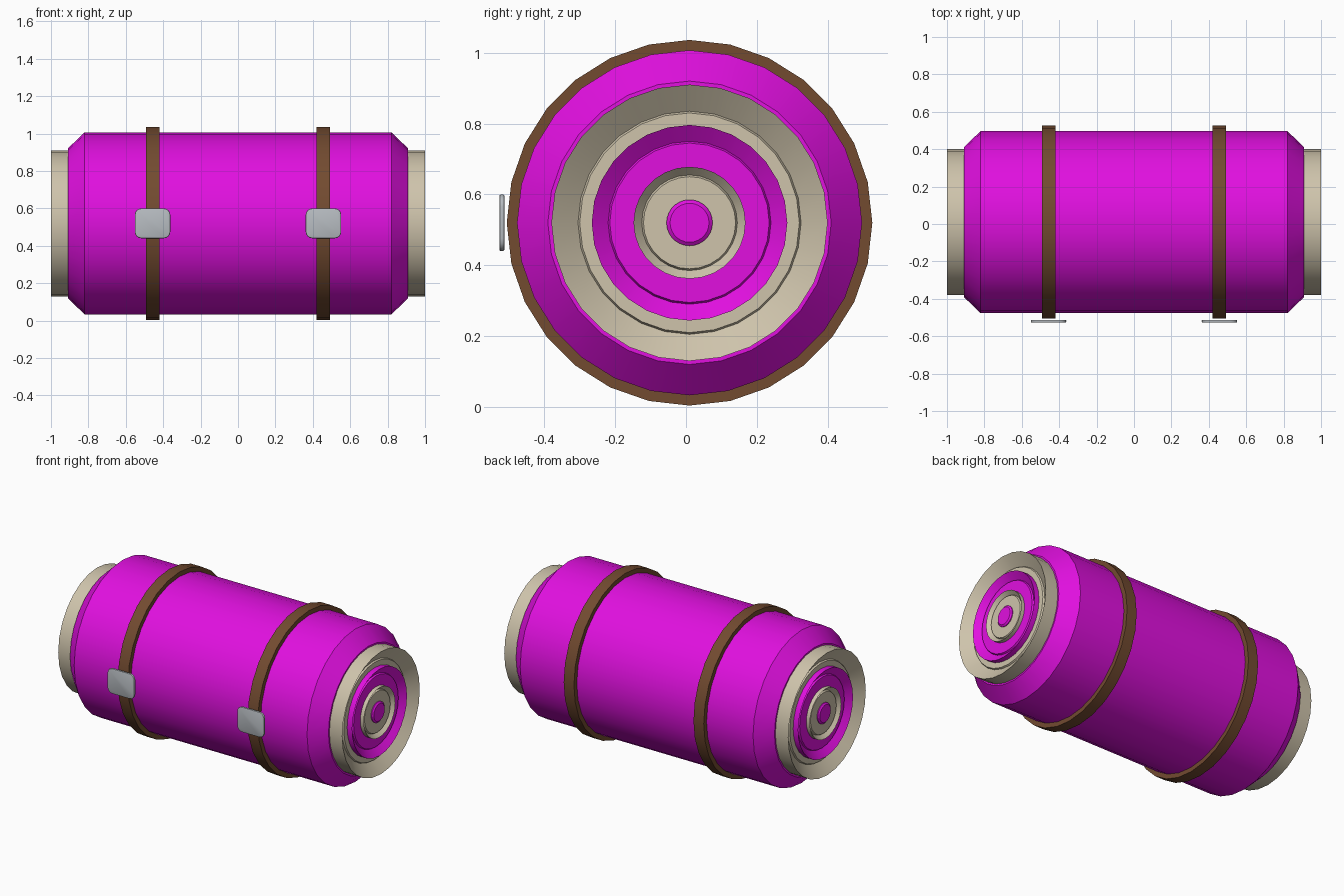
import bpy, bmesh, math

SIDES = 28
CENTRE_Y, CENTRE_Z = 0.01, 0.52

cube = bpy.data.objects.get("Cube")
if cube:
    bpy.data.objects.remove(cube, do_unlink=True)


def material(name, r, g, b):
    m = bpy.data.materials.new(name)
    m.use_nodes = True
    m.diffuse_color = (r, g, b, 1)
    bsdf = next(n for n in m.node_tree.nodes if n.type == "BSDF_PRINCIPLED")
    bsdf.inputs["Base Color"].default_value = (r, g, b, 1)
    bsdf.inputs["Roughness"].default_value = 0.7
    return m


magenta = material("magenta", 0.75, 0.005, 0.74)
beige = material("beige", 0.62, 0.55, 0.41)
brown = material("brown leather", 0.17, 0.07, 0.03)
grey = material("grey metal", 0.47, 0.50, 0.53)


def finish(bm, name, mat):
    bmesh.ops.recalc_face_normals(bm, faces=bm.faces)
    mesh = bpy.data.meshes.new(name)
    bm.to_mesh(mesh)
    bm.free()
    mesh.materials.append(mat)
    obj = bpy.data.objects.new(name, mesh)
    bpy.context.collection.objects.link(obj)
    bpy.ops.object.select_all(action="DESELECT")
    obj.select_set(True)
    bpy.context.view_layer.objects.active = obj
    bpy.ops.object.shade_smooth_by_angle(angle=math.radians(25))
    return obj


def lathe(name, profile, mat, closed=False):
    """Turn (x, radius) points about the long axis; cap the ends or close the loop."""
    bm = bmesh.new()
    rings = []
    for x, r in profile:
        angles = [math.tau * i / SIDES for i in range(SIDES)]
        rings.append([bm.verts.new((x, CENTRE_Y + r * math.sin(a),
                                    CENTRE_Z + r * math.cos(a))) for a in angles])
    pairs = list(zip(rings, rings[1:]))
    if closed:
        pairs.append((rings[-1], rings[0]))
    else:
        bm.faces.new(rings[0])
        bm.faces.new(rings[-1])
    for a, b in pairs:
        for i in range(SIDES):
            j = (i + 1) % SIDES
            bm.faces.new((a[i], a[j], b[j], b[i]))
    return finish(bm, name, mat)


def buckle(name, x):
    """Thin plate with rounded corners and softened rims."""
    w, h, rad, y0, y1 = 0.095, 0.08, 0.035, -0.527, -0.512
    bm = bmesh.new()
    outline = []
    for q, (sx, sz) in enumerate(((1, 1), (-1, 1), (-1, -1), (1, -1))):
        for k in range(5):
            a = math.pi / 2 * (q + k / 4)
            outline.append(bm.verts.new((x + sx * (w - rad) + rad * math.cos(a), y0,
                                         CENTRE_Z + sz * (h - rad) + rad * math.sin(a))))
    face = bm.faces.new(outline)
    extruded = bmesh.ops.extrude_face_region(bm, geom=[face])["geom"]
    back = [v for v in extruded if isinstance(v, bmesh.types.BMVert)]
    bmesh.ops.translate(bm, verts=back, vec=(0, y1 - y0, 0))
    rims = [e for e in bm.edges if abs(e.verts[0].co.y - e.verts[1].co.y) < 1e-5]
    bmesh.ops.bevel(bm, geom=rims, offset=0.005, segments=2, profile=0.5,
                    affect="EDGES")
    return finish(bm, name, grey)


# Main roll with chamfered ends
lathe("roll_body", [(-0.91, 0.40), (-0.82, 0.487), (0.82, 0.487), (0.91, 0.40)], magenta)

# Nested cupped layers at each end
layers = [
    ("outer_end_ring", beige, [(0.90, 0.39), (1.0, 0.39), (0.945, 0.315), (0.955, 0.31)]),
    ("middle_end_ring", magenta, [(0.90, 0.276), (0.99, 0.276), (0.955, 0.23), (0.965, 0.225)]),
    ("inner_end_ring", beige, [(0.90, 0.158), (0.99, 0.158), (0.965, 0.135), (0.975, 0.13)]),
    ("end_centre", magenta, [(0.90, 0.065), (0.98, 0.065), (0.988, 0.055)]),
]
for side, s in (("left", 1), ("right", -1)):
    for part, mat, profile in layers:
        lathe(f"{side}_{part}", [(s * x, r) for x, r in profile], mat)
    # Strap around the roll and its front buckle
    c = s * 0.457
    lathe(f"{side}_strap", [(c - 0.036, 0.475), (c - 0.036, 0.516),
                            (c + 0.036, 0.516), (c + 0.036, 0.475)], brown, closed=True)
    buckle(f"{side}_buckle", c)
